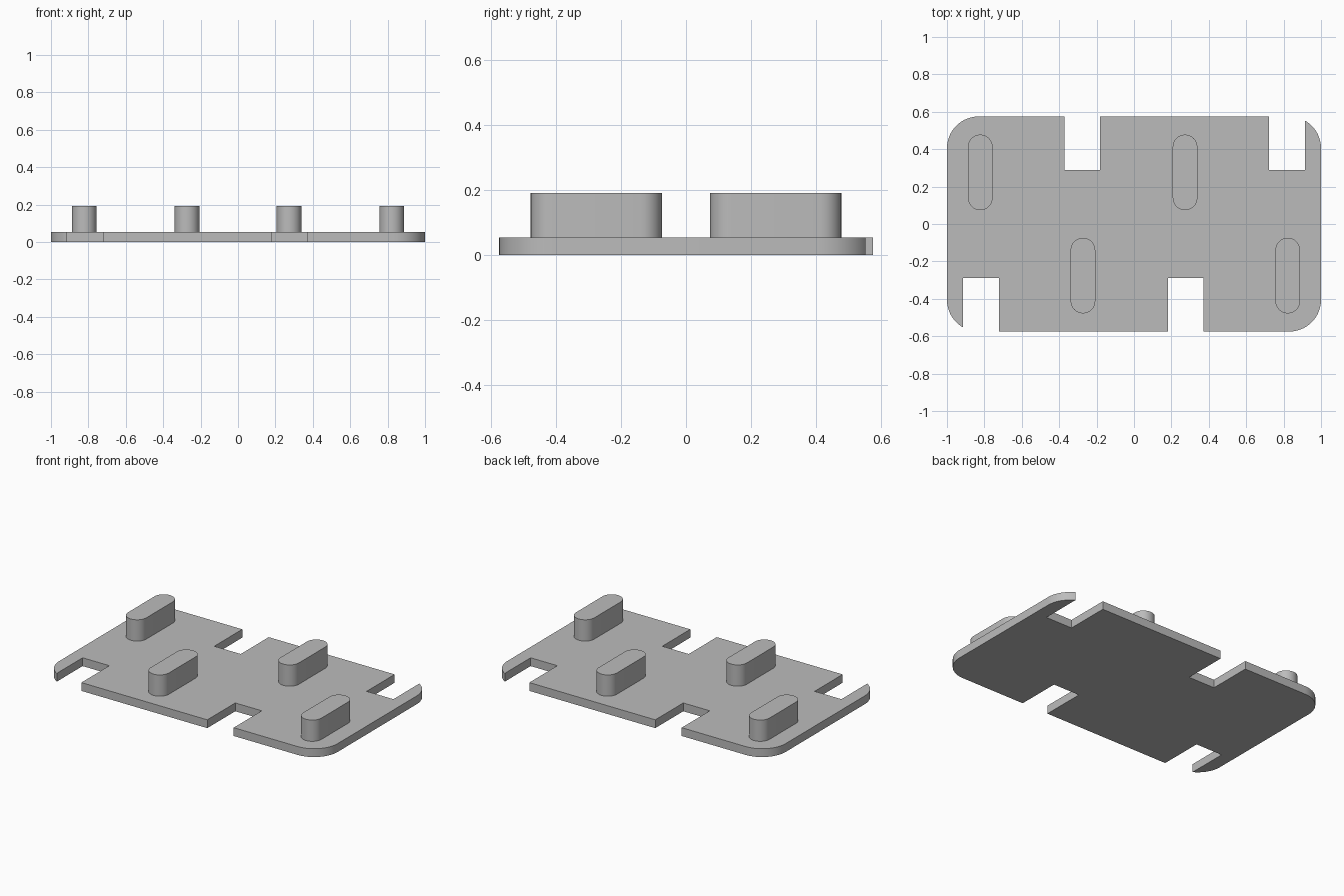
import bpy, bmesh
from math import cos, sin, pi, acos, radians

cube = bpy.data.objects.get("Cube")
if cube:
    bpy.data.objects.remove(cube)

grey = bpy.data.materials.new("plain_grey")
grey.use_nodes = True
colour = (0.5, 0.5, 0.5, 1)
grey.diffuse_color = colour
grey.node_tree.nodes["Principled BSDF"].inputs["Base Color"].default_value = colour

HALF_X, HALF_Y, CORNER = 1.0, 0.575, 0.17
PLATE_TOP, PEG_TOP = 0.054, 0.192
PEG_R = 0.066


def arc(cx, cy, r, start, end, steps=16):
    """Points on an arc between two angles."""
    angles = [start + (end - start) * i / steps for i in range(steps + 1)]
    return [(cx + r * cos(a), cy + r * sin(a)) for a in angles]


def turned(points):
    """Half turn about the vertical axis."""
    return [(-x, -y) for x, y in points]


def extrude_outline(name, outline, bottom, top):
    """Solid prism from a closed 2D outline."""
    bm = bmesh.new()
    face = bm.faces.new([bm.verts.new((x, y, bottom)) for x, y in outline])
    result = bmesh.ops.extrude_face_region(bm, geom=[face])
    verts = [g for g in result["geom"] if isinstance(g, bmesh.types.BMVert)]
    bmesh.ops.translate(bm, verts=verts, vec=(0, 0, top - bottom))
    bmesh.ops.recalc_face_normals(bm, faces=bm.faces)
    mesh = bpy.data.meshes.new(name)
    bm.to_mesh(mesh)
    bm.free()
    mesh.materials.append(grey)
    obj = bpy.data.objects.new(name, mesh)
    bpy.context.collection.objects.link(obj)
    bpy.ops.object.select_all(action="DESELECT")
    obj.select_set(True)
    bpy.context.view_layer.objects.active = obj
    bpy.ops.object.shade_smooth_by_angle(angle=radians(30))
    return obj


# Notched plate: the back half outline, repeated by a half turn
cx, cy = HALF_X - CORNER, HALF_Y - CORNER
notch_y = 0.288
inner_left, inner_right = -0.372, -0.182
outer_left, outer_right = 0.722, 0.914
back = arc(-cx, cy, CORNER, pi, pi / 2)
back += [(inner_left, HALF_Y), (inner_left, notch_y),
         (inner_right, notch_y), (inner_right, HALF_Y),
         (outer_left, HALF_Y), (outer_left, notch_y), (outer_right, notch_y)]
back += arc(cx, cy, CORNER, acos((outer_right - cx) / CORNER), 0)
extrude_outline("plate", back + turned(back), 0, PLATE_TOP)

# Rounded pegs: two at the back, two more by a half turn
for side, x in (("outer", -0.822), ("inner", 0.273)):
    near, far = 0.074 + PEG_R, 0.478 - PEG_R
    slot = arc(x, far, PEG_R, 0, pi) + arc(x, near, PEG_R, pi, 2 * pi)
    extrude_outline(f"{side}_back_peg", slot, PLATE_TOP, PEG_TOP)
    extrude_outline(f"{side}_front_peg", turned(slot), PLATE_TOP, PEG_TOP)
